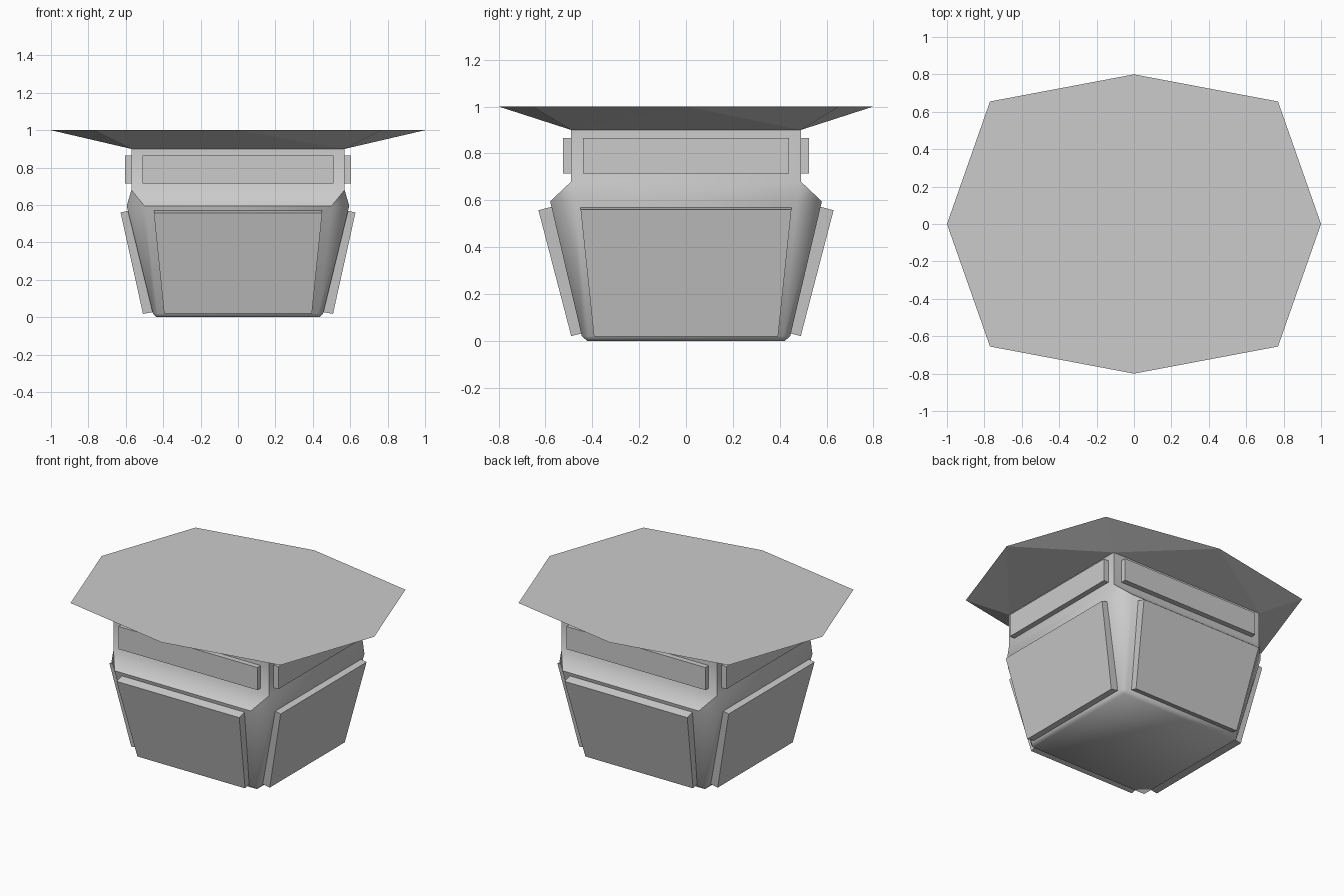
import bpy, bmesh, math

if "Cube" in bpy.data.objects:
    bpy.data.objects.remove(bpy.data.objects["Cube"])


def finish(bm, name, smooth=None):
    bmesh.ops.recalc_face_normals(bm, faces=bm.faces)
    mesh = bpy.data.meshes.new(name)
    bm.to_mesh(mesh)
    bm.free()
    ob = bpy.data.objects.new(name, mesh)
    bpy.context.collection.objects.link(ob)
    if smooth:
        bpy.ops.object.select_all(action='DESELECT')
        ob.select_set(True)
        bpy.context.view_layer.objects.active = ob
        bpy.ops.object.shade_smooth_by_angle(angle=math.radians(smooth))
    return ob


def hull(name, points):
    bm = bmesh.new()
    for p in points:
        bm.verts.new(p)
    bmesh.ops.convex_hull(bm, input=bm.verts[:])
    bmesh.ops.dissolve_limit(bm, angle_limit=0.02, verts=bm.verts[:], edges=bm.edges[:])
    return finish(bm, name)


def ring(z, side, front):
    # Rectangle with clipped corners; side and front are corner points in +x +y
    (sx, sy), (fx, fy) = side, front
    return [(sx, -sy, z), (sx, sy, z), (fx, fy, z), (-fx, fy, z),
            (-sx, sy, z), (-sx, -sy, z), (-fx, -fy, z), (fx, -fy, z)]


# Tapered body with clipped corners, shoulder and straight neck
rings = [
    ring(0.0, (0.435, 0.423), (0.435, 0.423)),
    ring(0.02, (0.455, 0.415), (0.428, 0.445)),
    ring(0.595, (0.595, 0.475), (0.50, 0.58)),
    ring(0.68, (0.57, 0.49), (0.57, 0.49)),
    ring(0.9, (0.57, 0.49), (0.57, 0.49)),
]
bm = bmesh.new()
loops = [[bm.verts.new(p) for p in r] for r in rings]
for a, b in zip(loops, loops[1:]):
    for i in range(8):
        j = (i + 1) % 8
        bm.faces.new((a[i], a[j], b[j], b[i]))
bm.faces.new(loops[0])
bm.faces.new(loops[-1])
bmesh.ops.remove_doubles(bm, verts=bm.verts[:], dist=1e-4)
finish(bm, "body", 55)

# Wide eight-sided cap that narrows to the neck
rim = [(sx * x, sy * y, 1.0) for x, y in ((1, 0), (0.77, 0.655), (0, 0.8))
       for sx in ((1, -1) if x else (1,)) for sy in ((1, -1) if y else (1,))]
base = [(sx * 0.57, sy * 0.49, 0.9) for sx in (1, -1) for sy in (1, -1)]
hull("cap", rim + base)


def panel(name, profile, turn, sign):
    # profile: (outward distance, half width, height), mirrored in width
    pts = []
    for d, w, z in profile:
        for s in (1, -1):
            pts.append((sign * d, s * w, z) if turn else (s * w, sign * d, z))
    hull(name, pts)


# Raised sloping panels on the body and raised bands on the neck
for sign, front_name, side_name in ((-1, "front", "left"), (1, "back", "right")):
    panel(front_name + "_panel", [(0.63, 0.45, 0.557), (0.57, 0.45, 0.573),
                                  (0.49, 0.395, 0.02), (0.43, 0.395, 0.035)], False, sign)
    panel(side_name + "_panel", [(0.628, 0.45, 0.56), (0.57, 0.45, 0.573),
                                 (0.508, 0.393, 0.018), (0.44, 0.393, 0.03)], True, sign)
    for label, d, w, turn in ((front_name, 0.525, 0.51, False), (side_name, 0.605, 0.44, True)):
        panel(label + "_neck_band", [(r, w, z) for r in (d, d - 0.06) for z in (0.715, 0.865)],
              turn, sign)
